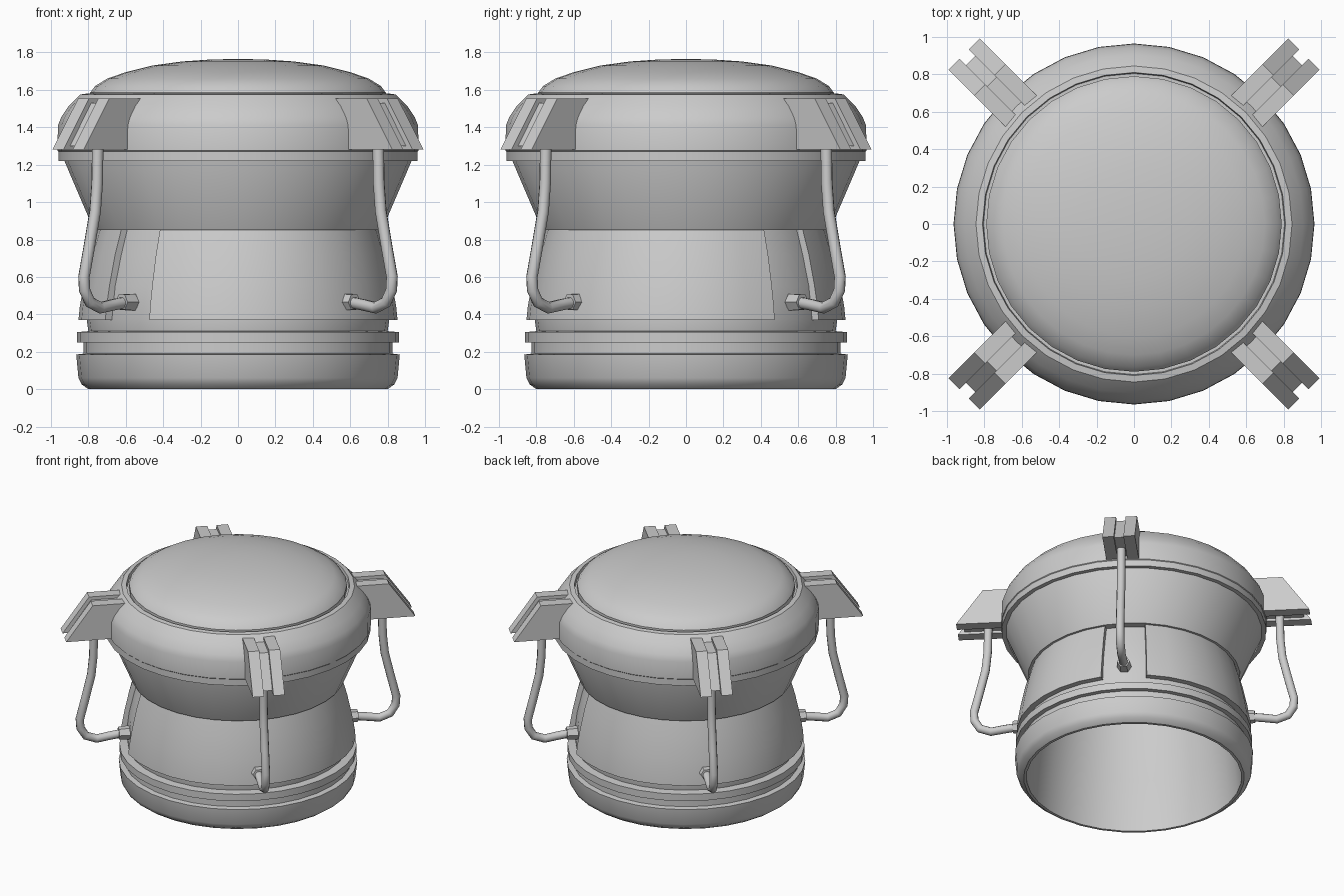
import bpy, bmesh, math
from mathutils import Matrix, Vector

cube = bpy.data.objects.get("Cube")
if cube:
    bpy.data.objects.remove(cube, do_unlink=True)

GREY = (0.6, 0.6, 0.6, 1)
grey = bpy.data.materials.new("plain grey")
grey.use_nodes = True
grey.diffuse_color = GREY
grey.node_tree.nodes["Principled BSDF"].inputs["Base Color"].default_value = GREY

SEGMENTS = 32


def finish(name, bm, smooth=True, angle=30):
    """Turn a bmesh into a named, shaded object."""
    bmesh.ops.remove_doubles(bm, verts=bm.verts, dist=0.0001)
    bmesh.ops.recalc_face_normals(bm, faces=bm.faces)
    mesh = bpy.data.meshes.new(name)
    bm.to_mesh(mesh)
    bm.free()
    mesh.materials.append(grey)
    obj = bpy.data.objects.new(name, mesh)
    bpy.context.collection.objects.link(obj)
    if smooth:
        bpy.ops.object.select_all(action="DESELECT")
        obj.select_set(True)
        bpy.context.view_layer.objects.active = obj
        bpy.ops.object.shade_smooth_by_angle(angle=math.radians(angle))
    return obj


def lathe(name, profile, first=0, last=SEGMENTS, closed=False):
    """Revolve (radius, height) points; partial sweeps get end caps."""
    bm = bmesh.new()
    rings = []
    for i in range(first, last + 1):
        a = math.tau * i / SEGMENTS
        rings.append([bm.verts.new((r * math.cos(a), r * math.sin(a), z)) for r, z in profile])
    n = len(profile)
    for a, b in zip(rings, rings[1:]):
        for j in range(n if closed else n - 1):
            k = (j + 1) % n
            bm.faces.new((a[j], b[j], b[k], a[k]))
    if last - first < SEGMENTS:
        bm.faces.new(rings[0])
        bm.faces.new(rings[-1])
    bmesh.ops.dissolve_degenerate(bm, dist=0.0001, edges=bm.edges)
    return finish(name, bm)


def plate(bm, outline, v0, v1):
    """Extrude a (radial, height) outline sideways from v0 to v1."""
    a = [bm.verts.new((u, v0, z)) for u, z in outline]
    b = [bm.verts.new((u, v1, z)) for u, z in outline]
    bm.faces.new(a)
    bm.faces.new(b[::-1])
    for i in range(len(a)):
        j = (i + 1) % len(a)
        bm.faces.new((a[i], a[j], b[j], b[i]))


# Hollow base: ribbed foot, waist floor and inner wall
lathe("base_shell", [
    (0, 1.45), (0.69, 1.4), (0.69, 0.85), (0.75, 0.4), (0.78, 0.05), (0.78, 0.0),
    (0.80, 0.0), (0.835, 0.025), (0.853, 0.06), (0.865, 0.185), (0.825, 0.19),
    (0.825, 0.25), (0.86, 0.25), (0.86, 0.305), (0.80, 0.31), (0.81, 0.38),
    (0.79, 0.55), (0.75, 0.72), (0.71, 0.86)])

# Raised waist panels, leaving a recess on two opposite diagonals
panel = [(0.78, 0.37), (0.853, 0.37), (0.846, 0.44), (0.825, 0.56),
         (0.79, 0.72), (0.75, 0.855), (0.70, 0.855)]
for name, start in (("waist_panel_back", 5), ("waist_panel_front", 21)):
    lathe(name, panel, start, start + 14, closed=True)

# Flared collar above the waist
lathe("collar", [(0.69, 0.85), (0.77, 0.85), (0.928, 1.22), (0.928, 1.25)])

# Lid ring with lip and sloping shoulder
lathe("lid_ring", [
    (0.90, 1.22), (0.96, 1.22), (0.96, 1.27), (0.965, 1.275), (0.963, 1.41),
    (0.945, 1.455), (0.905, 1.515), (0.845, 1.575), (0.81, 1.58), (0.805, 1.55), (0.76, 1.55)])

# Domed top
lathe("dome", [(0.79, 1.54), (0.79, 1.585), (0.765, 1.62), (0.70, 1.66), (0.60, 1.695),
               (0.46, 1.73), (0.30, 1.752), (0.14, 1.763), (0, 1.765)])

# Clips, wire handles and nuts on the four diagonals
clip = [(0.85, 1.555), (0.94, 1.41), (0.94, 1.28), (1.285, 1.28), (1.09, 1.555)]
core = [(0.88, 1.53), (0.94, 1.41), (0.94, 1.30), (1.235, 1.30), (1.075, 1.53)]
wire = [(1.06, 1.32), (1.065, 1.1), (1.08, 0.95), (1.125, 0.76), (1.165, 0.6),
        (1.16, 0.53), (1.12, 0.465), (1.04, 0.435), (0.95, 0.45), (0.82, 0.468)]
SIDES = 10

corners = ("back_left", "back_right", "front_right", "front_left")
for k, corner in enumerate(corners):
    turn = Matrix.Rotation(math.radians(45 + 90 * k), 4, "Z")

    bm = bmesh.new()
    plate(bm, clip, 0.035, 0.118)
    plate(bm, clip, -0.118, -0.035)
    plate(bm, core, -0.036, 0.036)
    bm.transform(turn)
    finish("clip_" + corner, bm, smooth=False)

    # Bent wire swept in the radial plane
    bm = bmesh.new()
    path = [Vector((u, 0, z)) for u, z in wire]
    rings = []
    for i, p in enumerate(path):
        t = (path[min(i + 1, len(path) - 1)] - path[max(i - 1, 0)]).normalized()
        side = Vector((0, 1, 0))
        up = t.cross(side)
        rings.append([bm.verts.new(p + 0.031 * (math.cos(a) * side + math.sin(a) * up))
                      for a in (math.tau * s / SIDES for s in range(SIDES))])
    for a, b in zip(rings, rings[1:]):
        for s in range(SIDES):
            q = (s + 1) % SIDES
            bm.faces.new((a[s], a[q], b[q], b[s]))
    bm.faces.new(rings[0])
    bm.faces.new(rings[-1])
    bm.transform(turn)
    finish("wire_handle_" + corner, bm, angle=50)

    # Hex nut where the wire meets the waist
    bm = bmesh.new()
    place = Matrix.Translation((0.84, 0, 0.465)) @ Matrix.Rotation(math.pi / 2, 4, "Y")
    bmesh.ops.create_cone(bm, cap_ends=True, segments=6, radius1=0.052, radius2=0.046,
                          depth=0.08, matrix=turn @ place)
    finish("nut_" + corner, bm, smooth=False)
